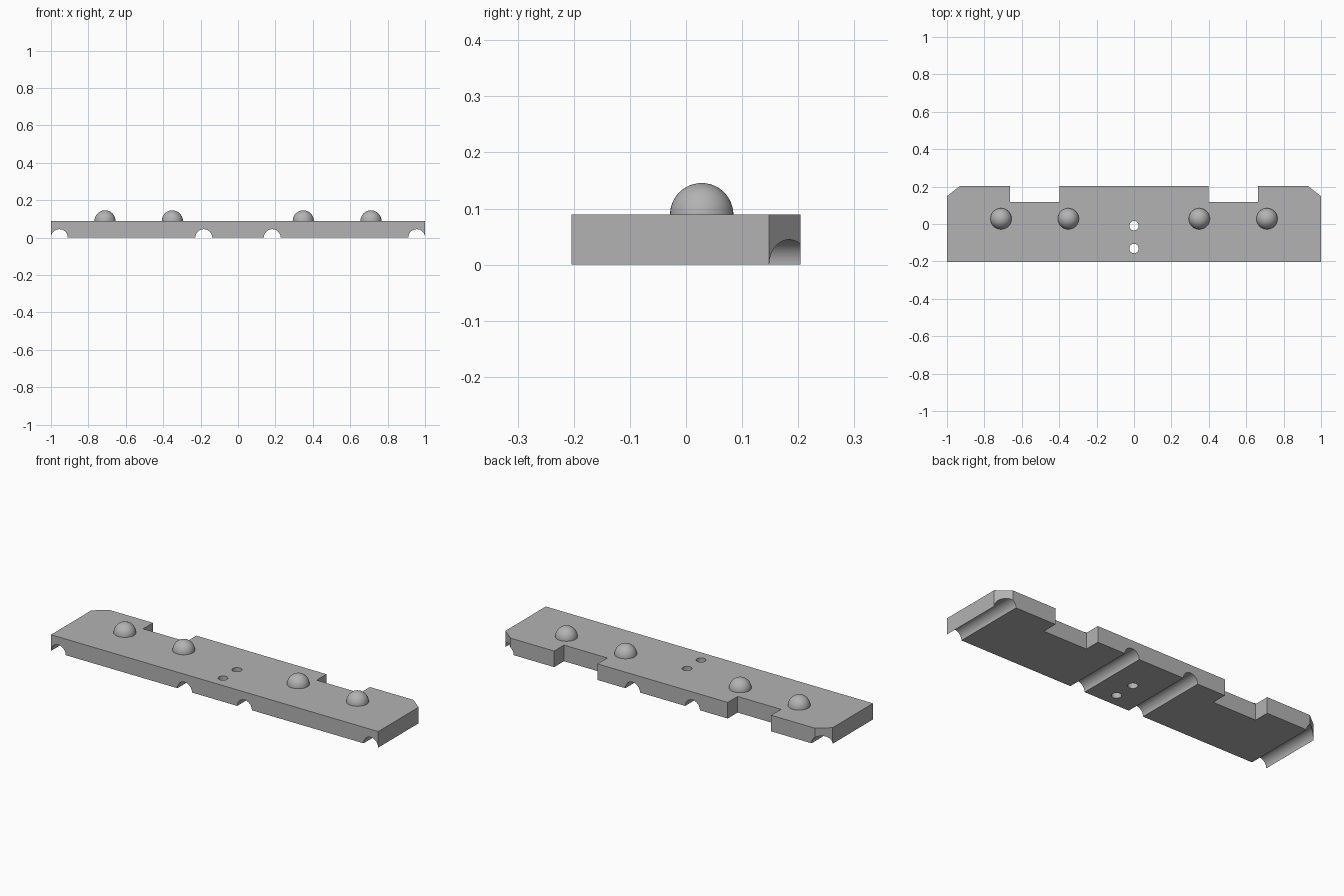
import bpy
import bmesh
from math import radians
from mathutils import Matrix

default = bpy.data.objects.get("Cube")
if default:
    bpy.data.objects.remove(default)

HEIGHT = 0.089
HALF_DEPTH = 0.204

grey = bpy.data.materials.new("light grey")
grey.use_nodes = True
colour = (0.45, 0.45, 0.45, 1)
grey.diffuse_color = colour
grey.node_tree.nodes["Principled BSDF"].inputs["Base Color"].default_value = colour


def make_object(name, bm):
    bmesh.ops.recalc_face_normals(bm, faces=bm.faces)
    mesh = bpy.data.meshes.new(name)
    bm.to_mesh(mesh)
    bm.free()
    mesh.materials.append(grey)
    obj = bpy.data.objects.new(name, mesh)
    bpy.context.collection.objects.link(obj)
    return obj


def smooth(obj):
    bpy.ops.object.select_all(action="DESELECT")
    obj.select_set(True)
    bpy.context.view_layer.objects.active = obj
    bpy.ops.object.shade_smooth_by_angle(angle=radians(30))


# Plate outline: right half, mirrored to the other side
half = [(1, -HALF_DEPTH), (1, 0.148), (0.93, HALF_DEPTH), (0.663, HALF_DEPTH),
        (0.663, 0.118), (0.398, 0.118), (0.398, HALF_DEPTH)]
outline = half + [(-x, y) for x, y in reversed(half)]
bm = bmesh.new()
face = bm.faces.new([bm.verts.new((x, y, 0)) for x, y in outline])
extruded = bmesh.ops.extrude_face_region(bm, geom=[face])
bmesh.ops.translate(bm, vec=(0, 0, HEIGHT),
                    verts=[v for v in extruded["geom"] if isinstance(v, bmesh.types.BMVert)])
plate = make_object("plate", bm)

# Cutters: round channels along the underside and two through holes
bm = bmesh.new()
for x in (-0.955, -0.183, 0.183, 0.955):
    bmesh.ops.create_cone(bm, cap_ends=True, segments=48, radius1=0.0447, radius2=0.0447, depth=1,
                          matrix=Matrix.Translation((x, 0, 0)) @ Matrix.Rotation(radians(90), 4, "X"))
for y in (-0.009, -0.131):
    bmesh.ops.create_cone(bm, cap_ends=True, segments=32, radius1=0.025, radius2=0.025, depth=0.5,
                          matrix=Matrix.Translation((0, y, 0)))
cutter = make_object("channel_and_hole_cutter", bm)
cutter.hide_render = True

cut = plate.modifiers.new("cut", "BOOLEAN")
cut.operation = "DIFFERENCE"
cut.solver = "EXACT"
cut.object = cutter
bpy.ops.object.select_all(action="DESELECT")
plate.select_set(True)
bpy.context.view_layer.objects.active = plate
bpy.ops.object.modifier_apply(modifier=cut.name)
bpy.data.objects.remove(cutter)
smooth(plate)

# Half-round studs on top
for name, x in (("outer_right", -0.711), ("inner_right", -0.351),
                ("inner_left", 0.349), ("outer_left", 0.711)):
    bm = bmesh.new()
    bmesh.ops.create_uvsphere(bm, u_segments=48, v_segments=24, radius=0.0565)
    bmesh.ops.bisect_plane(bm, geom=bm.verts[:] + bm.edges[:] + bm.faces[:],
                           plane_co=(0, 0, 0), plane_no=(0, 0, -1), clear_outer=True)
    stud = make_object(name + "_stud", bm)
    stud.location = (x, 0.028, HEIGHT)
    smooth(stud)
